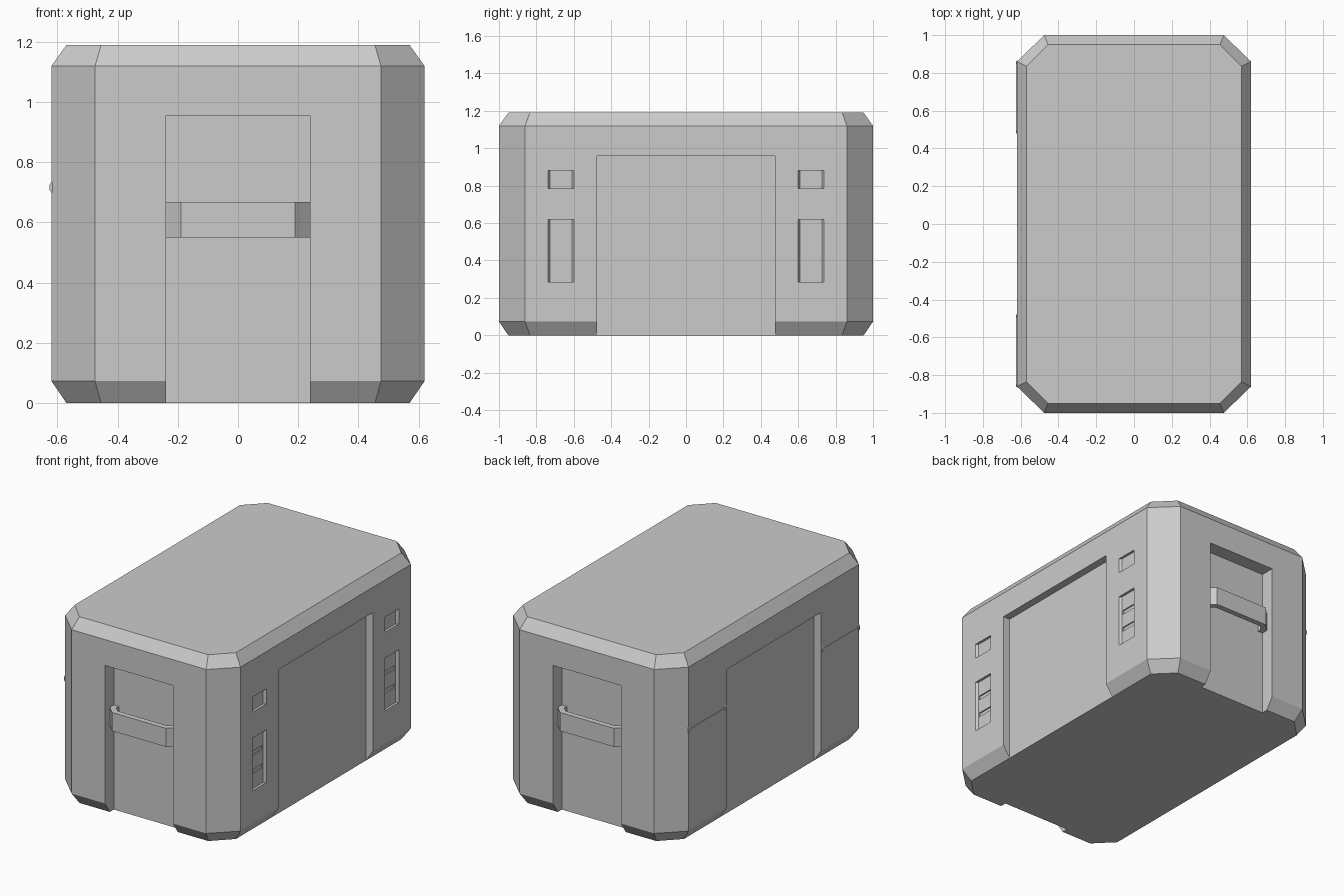
import bpy, bmesh

if "Cube" in bpy.data.objects:
    bpy.data.objects.remove(bpy.data.objects["Cube"])


def loft(name, rings):
    """Closed solid from a stack of matching point rings, capped at both ends."""
    bm = bmesh.new()
    vs = [[bm.verts.new(p) for p in r] for r in rings]
    n = len(rings[0])
    for a, b in zip(vs, vs[1:]):
        for i in range(n):
            j = (i + 1) % n
            bm.faces.new((a[i], a[j], b[j], b[i]))
    bm.faces.new(vs[0])
    bm.faces.new(vs[-1])
    bmesh.ops.recalc_face_normals(bm, faces=bm.faces)
    me = bpy.data.meshes.new(name)
    bm.to_mesh(me)
    bm.free()
    ob = bpy.data.objects.new(name, me)
    bpy.context.collection.objects.link(ob)
    return ob


def rect_x(x, y, z0, z1, half):
    return [(x, y - half, z0), (x, y + half, z0), (x, y + half, z1), (x, y - half, z1)]


def box(name, x0, x1, y0, y1, z0, z1):
    y, h = (y0 + y1) / 2, abs(y1 - y0) / 2
    return loft(name, [rect_x(x0, y, z0, z1, h), rect_x(x1, y, z0, z1, h)])


def octagon(z, x, y, cx, cy):
    return [(cx, -y, z), (x, -cy, z), (x, cy, z), (cx, y, z),
            (-cx, y, z), (-x, cy, z), (-x, -cy, z), (-cx, -y, z)]


def cut(target, cutter):
    mod = target.modifiers.new("cut", 'BOOLEAN')
    mod.object = cutter
    mod.operation = 'DIFFERENCE'
    mod.solver = 'EXACT'
    bpy.context.view_layer.objects.active = target
    bpy.ops.object.modifier_apply(modifier=mod.name)
    bpy.data.objects.remove(cutter)


# Crate body with chamfered corners and bevelled top and bottom
small, full = (0.57, 0.95, 0.455, 0.835), (0.62, 1.0, 0.475, 0.86)
body = loft("crate_body", [octagon(0, *small), octagon(0.073, *full),
                           octagon(1.12, *full), octagon(1.19, *small)])

for s in (-1, 1):
    # End recesses (open at the bottom) and wide side recesses
    cut(body, box("end_cutter", -0.24, 0.24, s * 0.91, s * 1.1, -0.1, 0.955))
    cut(body, box("side_cutter", s * 0.571, s * 0.7, -0.477, 0.477, -0.1, 0.958))

    # Right-side pockets with tapered sides, the lower one split by two grooves
    y = s * 0.668
    for z0, z1 in ((0.284, 0.62), (0.786, 0.882)):
        cut(body, loft("pocket_cutter", [rect_x(0.604, y, z0, z1, 0.058),
                                         rect_x(0.64, y, z0, z1, 0.085)]))
    for z in (0.393, 0.51):
        cut(body, box("groove_cutter", 0.596, 0.612, y - 0.053, y + 0.053, z - 0.013, z + 0.013))

    # Carry handle bent from a flat bar, legs meeting the recess floor
    half = [(0.19, 1.0), (0.24, 0.95), (0.24, 0.905), (0.205, 0.905), (0.205, 0.935), (0.175, 0.965)]
    path = half + [(-x, yy) for x, yy in reversed(half)]
    loft("back_handle" if s > 0 else "front_handle",
         [[(x, s * yy, z) for x, yy in path] for z in (0.55, 0.668)])

    # Thin left-side rail with a small knob at each end
    box("left_rail", -0.624, -0.615, s * 0.48, s * 0.86, 0.71, 0.722)
    for yk in (0.487, 0.857):
        loft("rail_knob", [[(-0.619 + dx, s * yk + dy, 0.717 + dz) for dx, dz in
                            ((-0.007, -0.008), (-0.007, 0.008), (0, 0.02), (0.006, 0.008), (0.006, -0.008), (0, -0.02))]
                           for dy in (-0.006, 0.006)])
